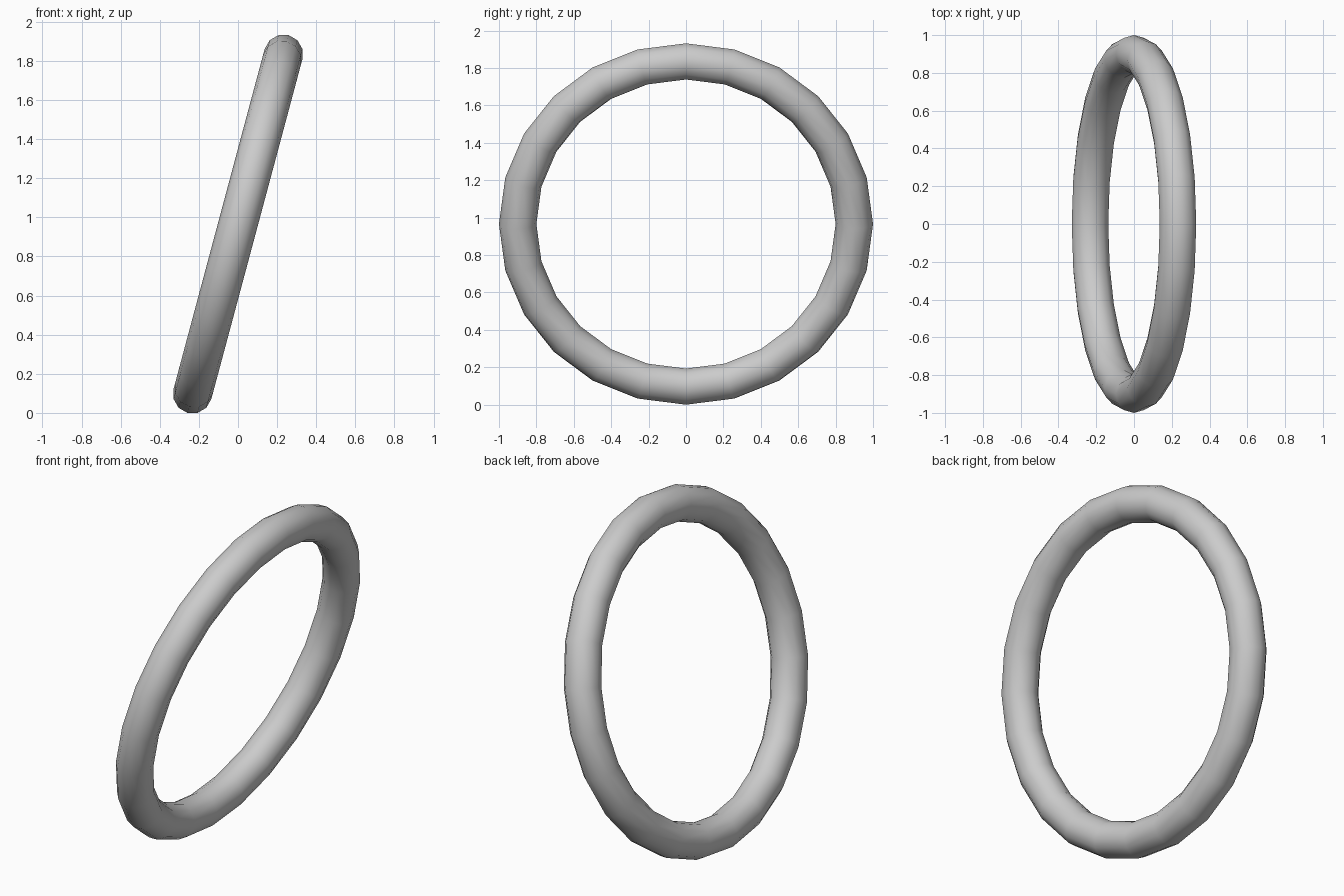
import bpy
import math

if "Cube" in bpy.data.objects:
    bpy.data.objects.remove(bpy.data.objects["Cube"])

# Leaning ring: 24 segments around, 12 around the tube, tilted 15 degrees
TILT = math.radians(15)
bpy.ops.mesh.primitive_torus_add(
    major_radius=0.9, minor_radius=0.1,
    major_segments=24, minor_segments=12,
    location=(0, 0, math.cos(TILT)),
    rotation=(0, TILT - math.pi / 2, 0),
)
ring = bpy.context.object
ring.name = "ring"
bpy.ops.object.shade_smooth()
